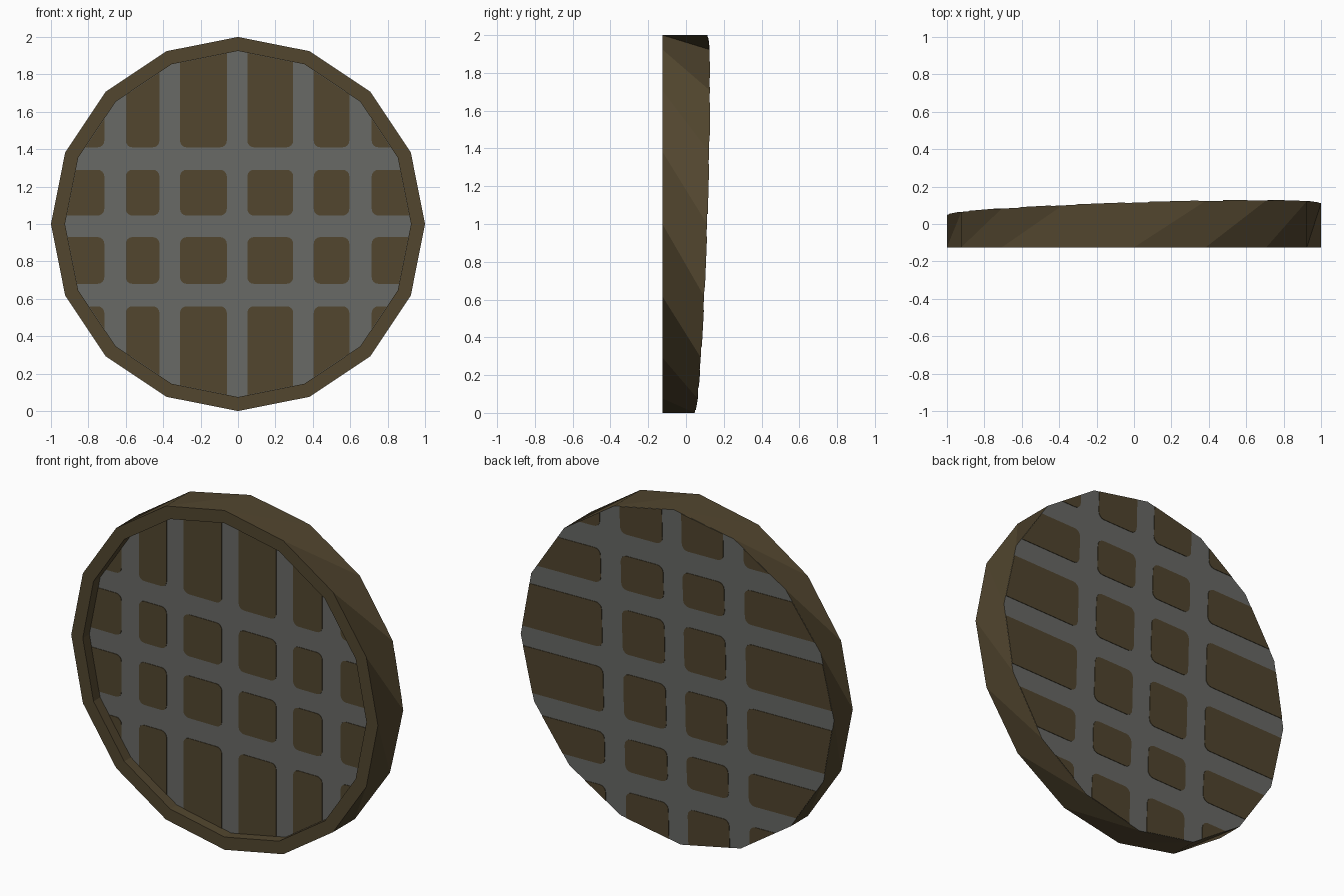
import bpy, bmesh, math

if "Cube" in bpy.data.objects:
    bpy.data.objects.remove(bpy.data.objects["Cube"])

N = 16                      # sides of the disc
FRONT, RECESS, INNER = -0.125, -0.063, 0.925
STEP = 2 * math.pi / N


def material(name, color):
    m = bpy.data.materials.new(name)
    m.diffuse_color = (*color, 1)
    m.use_nodes = True
    m.node_tree.nodes["Principled BSDF"].inputs["Base Color"].default_value = m.diffuse_color
    return m


brown = material("dark_brown", (0.084, 0.061, 0.028))
gray = material("iron_gray", (0.141, 0.144, 0.134))


def finish(name, bm, mats):
    me = bpy.data.meshes.new(name)
    bm.to_mesh(me)
    bm.free()
    for m in mats:
        me.materials.append(m)
    bpy.context.collection.objects.link(bpy.data.objects.new(name, me))


def back_y(x, z):
    # the back is a slightly tilted plane
    return 0.08 + 0.031 * x + 0.034 * (z - 1)


# Disc body: twisted rim, recessed front panel, slanted back
bm = bmesh.new()


def ring(radius, y):
    verts = []
    for i in range(N):
        x, z = radius * math.sin(i * STEP), 1 + radius * math.cos(i * STEP)
        verts.append(bm.verts.new((x, back_y(x, z) if y is None else y, z)))
    return verts


outer, inner = ring(1, FRONT), ring(INNER, FRONT)
panel, back = ring(INNER, RECESS), ring(1, None)
for i in range(N):
    j, k = (i + 1) % N, (i + 2) % N
    bm.faces.new((outer[j], back[k], back[j], outer[i]))
    bm.faces.new((outer[j], outer[i], inner[i], inner[j]))
    bm.faces.new((inner[j], inner[i], panel[i], panel[j]))
for loop in (panel[::-1], back):
    bm.faces.new(loop).material_index = 1
finish("disc_body", bm, [brown, gray])


def rounded_rect(u0, u1, v0, v1, r=0.035, seg=4):
    pts = []
    corners = ((u1 - r, v1 - r), (u0 + r, v1 - r), (u0 + r, v0 + r), (u1 - r, v0 + r))
    for q, (cu, cv) in enumerate(corners):
        for s in range(seg + 1):
            a = (q + s / seg) * math.pi / 2
            pts.append((cu + r * math.cos(a), cv + r * math.sin(a)))
    return pts


def clip_to_disc(pts, radius):
    # trim an outline to the many-sided panel
    limit = radius * math.cos(STEP / 2)
    for i in range(N):
        nu, nv = math.cos((i + 0.5) * STEP), math.sin((i + 0.5) * STEP)
        out = []
        for p, q in zip(pts, pts[1:] + pts[:1]):
            dp = p[0] * nu + p[1] * nv - limit
            dq = q[0] * nu + q[1] * nv - limit
            if dp <= 0:
                out.append(p)
            if dp * dq < 0:
                t = dp / (dp - dq)
                out.append((p[0] + t * (q[0] - p[0]), p[1] + t * (q[1] - p[1])))
        pts = out
    return pts


# Spaces left between the lattice bars
columns = [(-1.3, -0.715), (-0.6, -0.42), (-0.31, -0.06), (0.05, 0.295),
           (0.405, 0.595), (0.715, 1.3)]
rows = [(-1.3, -0.44), (-0.32, -0.07), (0.045, 0.29), (0.41, 1.3)]


def tiles(name, place, flip):
    # thin brown plates that leave the gray lattice showing
    bm = bmesh.new()
    for u0, u1 in columns:
        for v0, v1 in rows:
            pts = clip_to_disc(rounded_rect(u0, u1, v0, v1), INNER - 0.001)
            if len(pts) < 3:
                continue
            if flip:
                pts = pts[::-1]
            top = [bm.verts.new(place(u, v, 0.003)) for u, v in pts]
            low = [bm.verts.new(place(u, v, 0)) for u, v in pts]
            bm.faces.new(top)
            for i in range(len(pts)):
                j = (i + 1) % len(pts)
                bm.faces.new((top[j], top[i], low[i], low[j]))
    finish(name, bm, [brown])


def on_front(u, v, h):
    return (u, RECESS - h, 1 + v)


def on_back(u, v, h):
    # same lattice, enlarged and turned a quarter
    x, z = -v / INNER, 1 + u / INNER
    return (x, back_y(x, z) + h, z)


tiles("front_tiles", on_front, False)
tiles("back_tiles", on_back, True)
